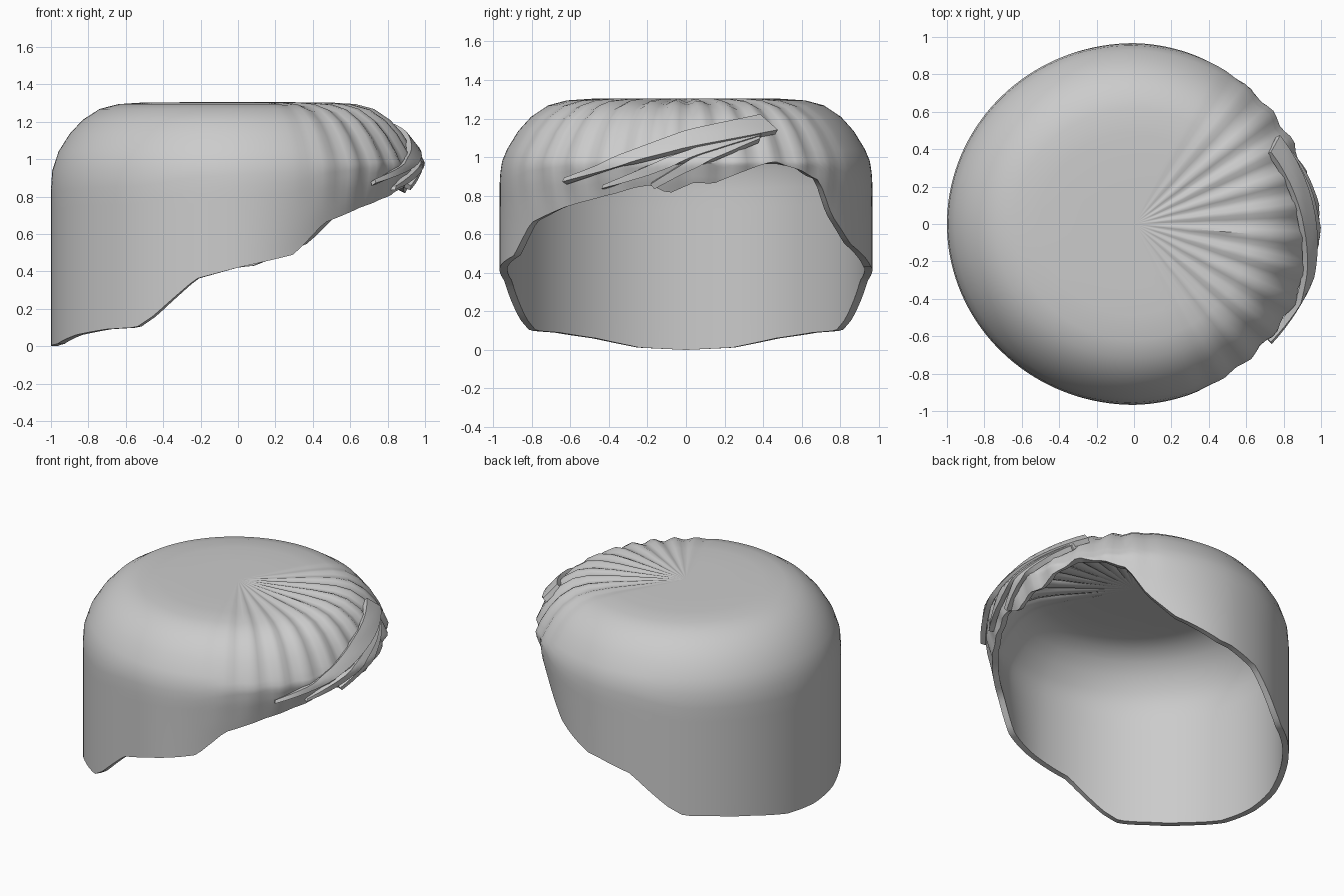
import bpy, bmesh, math
from mathutils import Vector

if "Cube" in bpy.data.objects:
    bpy.data.objects.remove(bpy.data.objects["Cube"])

hair = bpy.data.materials.new("hair grey")
hair.diffuse_color = (0.6, 0.6, 0.6, 1)
hair.use_nodes = True
hair.node_tree.nodes["Principled BSDF"].inputs["Base Color"].default_value = hair.diffuse_color

# crown profile (radius, height) and hem height by angle from the -x side
PROFILE = [(0.12, 1.304), (0.3, 1.304), (0.5, 1.303), (0.64, 1.294), (0.74, 1.268),
           (0.83, 1.21), (0.90, 1.135), (0.96, 1.04), (0.99, 0.97), (1.0, 0.88)]
HEM = [(0, 0), (15, .012), (30, .06), (45, .09), (57, .1), (63, .16), (77, .36), (90, .42),
       (108, .49), (119, .66), (135, .74), (149, .79), (155, .81), (162, .84),
       (168, .855), (174, .81), (183, .87), (189, .86), (198, .92), (209, .98),
       (219, .935), (228, .88), (236, .7), (247, .55), (265, .43), (270, .42),
       (283, .36), (297, .16), (303, .1), (315, .09), (330, .06), (345, .012), (360, 0)]


def interp(table, x):
    for (a, u), (b, v) in zip(table, table[1:]):
        if x <= b:
            return u + (v - u) * max(0, (x - a) / (b - a))
    return table[-1][1]


R_OF_Z = sorted((z, r) for r, z in PROFILE if z < 1.3)


def radius(z, th):
    r = interp(R_OF_Z, z)
    f = max(0, math.cos(th))
    r *= 1 - 0.02 * f                       # brow side slightly flatter
    return r - 0.55 * f ** 2 * max(0, 0.97 - z)   # and tucked in below


def wave(th):
    # radial hair grooves fading out away from +x
    d = math.degrees(math.atan2(math.sin(th), math.cos(th))) + 5
    w = max(0, min(1, (68 - abs(d)) / 25))
    return w * 0.5 * (math.cos(math.radians(d) * 32) - 1)


def make_object(name, bm, thick, offset):
    bmesh.ops.recalc_face_normals(bm, faces=bm.faces)
    me = bpy.data.meshes.new(name)
    bm.to_mesh(me)
    bm.free()
    ob = bpy.data.objects.new(name, me)
    bpy.context.collection.objects.link(ob)
    me.materials.append(hair)
    s = ob.modifiers.new("thickness", 'SOLIDIFY')
    s.thickness, s.offset = thick, offset
    bpy.ops.object.select_all(action='DESELECT')
    ob.select_set(True)
    bpy.context.view_layer.objects.active = ob
    bpy.ops.object.modifier_apply(modifier=s.name)
    bpy.ops.object.shade_smooth_by_angle(angle=math.radians(40))
    return ob


# cap of hair
N, ROWS = 144, 10
bm = bmesh.new()
cols = []
for i in range(N):
    th = 2 * math.pi * i / N
    hem = interp(HEM, (math.degrees(th) + 180) % 360)
    wv = wave(th)
    pts = []
    for r, z in PROFILE[:7]:
        g = 0.035 * wv * min(1, max(0, r - 0.05) / 0.7)
        rr = r * (1 - 0.02 * max(0, math.cos(th)) * r)
        pts.append((rr + g * r ** 4, z + g * (1 - r * r * 0.6)))
    for k in range(ROWS + 1):
        z = 1.04 + (hem - 1.04) * k / ROWS
        g = 0.03 * wv * max(0, min(1, (z - 0.7) / 0.34))
        pts.append((radius(z, th) + g, z))
    cols.append([bm.verts.new((r * math.cos(th), 0.967 * r * math.sin(th), z)) for r, z in pts])
tip = bm.verts.new((0, 0, 1.304))
for a, b in zip(cols, cols[1:] + cols[:1]):
    bm.faces.new((tip, a[0], b[0]))
    for k in range(len(a) - 1):
        bm.faces.new((a[k], a[k + 1], b[k + 1], b[k]))
make_object("hair_cap", bm, 0.04, -1)


def on_cap(y, z, lift):
    th = 0
    for _ in range(4):
        r = radius(z, th) + lift
        x = math.sqrt(max(0, r * r - (y / 0.967) ** 2))
        th = math.atan2(y / 0.967, x)
    return x, y, z


# swept locks: lower and upper edges as (y, z), tip first
def lock(name, lower, upper, lift):
    bm = bmesh.new()
    n, m = 20, 5
    grid = []
    for i in range(n + 1):
        t = i / n
        lo = [interp(c, t) for c in lower]
        up = [interp(c, t) for c in upper]
        row = []
        for j in range(m + 1):
            s = j / m
            row.append(bm.verts.new(on_cap(lo[0] + (up[0] - lo[0]) * s, lo[1] + (up[1] - lo[1]) * s,
                                           lift * (1 - 0.7 * s))))
        grid.append(row)
    for a, b in zip(grid, grid[1:]):
        for j in range(m):
            bm.faces.new((a[j], b[j], b[j + 1], a[j + 1]))
    # make sure normals point to +x before thickening
    ob = make_object(name, bm, 0.035, 0)
    return ob


def edge(*pts):
    k = len(pts) - 1
    return ([(i / k, p[0]) for i, p in enumerate(pts)], [(i / k, p[1]) for i, p in enumerate(pts)])


lock("upper_lock", edge((-.63, .865), (-.35, .95), (0, 1.04), (.47, 1.13)),
     edge((-.62, .885), (-.35, 1.0), (0, 1.13), (.38, 1.21)), 0.022)
lock("middle_lock", edge((-.43, .835), (-.2, .905), (.08, 1.01), (.38, 1.1)),
     edge((-.42, .855), (-.2, .955), (.08, 1.05), (.4, 1.125)), 0.014)
lock("lower_lock", edge((-.16, .84), (0, .925), (.2, 1.01), (.38, 1.085)),
     edge((-.18, .865), (-.02, .965), (.18, 1.045), (.38, 1.11)), 0.01)
